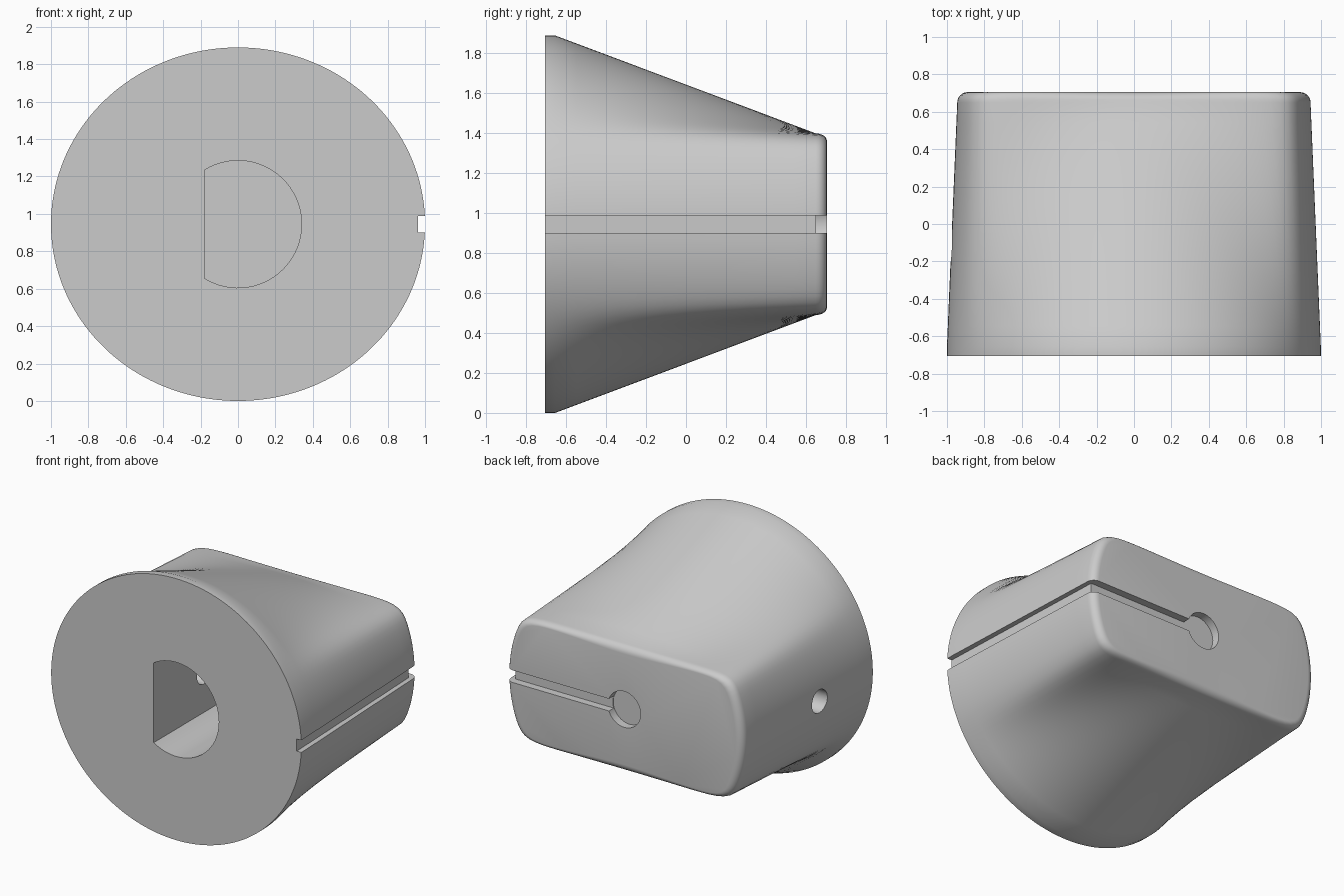
import bpy, bmesh
from math import sin, cos, pi, acos
from mathutils import Matrix, Vector

if "Cube" in bpy.data.objects:
    bpy.data.objects.remove(bpy.data.objects["Cube"])

MID = 0.945          # height of the knob axis
FRONT, BACK = -0.705, 0.705
SEGS = 160

grey = bpy.data.materials.new("plain_grey")
grey.use_nodes = True
grey.diffuse_color = (0.6, 0.6, 0.6, 1)
grey.node_tree.nodes["Principled BSDF"].inputs["Base Color"].default_value = (0.6, 0.6, 0.6, 1)


def make_object(name, bm):
    bmesh.ops.recalc_face_normals(bm, faces=bm.faces)
    mesh = bpy.data.meshes.new(name)
    bm.to_mesh(mesh)
    bm.free()
    mesh.materials.append(grey)
    obj = bpy.data.objects.new(name, mesh)
    bpy.context.collection.objects.link(obj)
    return obj


def loft(name, rings):
    """Skin a list of point rings and cap both ends."""
    bm = bmesh.new()
    loops = [[bm.verts.new(p) for p in ring] for ring in rings]
    for a, b in zip(loops, loops[1:]):
        for i in range(len(a)):
            j = (i + 1) % len(a)
            bm.faces.new((a[i], a[j], b[j], b[i]))
    bm.faces.new(loops[0])
    bm.faces.new(loops[-1])
    return make_object(name, bm)


def section(y, blend, inset=0.0):
    """Front oval blended towards a round-cornered slab, in polar form."""
    ring = []
    for i in range(SEGS):
        a = 2 * pi * i / SEGS
        c, s = cos(a), sin(a)
        oval = (c * c + (s / MID) ** 2) ** -0.5
        slab = (0.945 ** -14 + (abs(s) / 0.455) ** 14) ** (-1 / 14)
        r = oval + (slab - oval) * blend - inset
        ring.append((r * c, y, MID + r * s))
    return ring


def cut(target, cutter):
    mod = target.modifiers.new("cut", "BOOLEAN")
    mod.operation = "DIFFERENCE"
    mod.solver = "EXACT"
    mod.object = cutter
    bpy.context.view_layer.objects.active = target
    bpy.ops.object.modifier_apply(modifier=mod.name)
    bpy.data.objects.remove(cutter)


def circle(radius, start=0.0, end=2 * pi, n=48):
    return [(radius * cos(start + (end - start) * i / n),
             radius * sin(start + (end - start) * i / n)) for i in range(n + 1)]


# Body: short rim, straight loft, rounded back edge
ROUND = 0.055
rings = [section(FRONT, 0)]
start, stop = FRONT + 0.05, BACK - ROUND
for i in range(13):
    t = i / 12
    rings.append(section(start + (stop - start) * t, t))
for i in range(1, 7):
    a = pi / 2 * i / 6
    rings.append(section(stop + ROUND * sin(a), 1, ROUND * (1 - cos(a))))
body = loft("knob_body", rings)

# Shaft hole with one flat side
flat = acos(-0.18 / 0.34)
shape = circle(0.34, -flat, flat)
cut(body, loft("shaft_hole", [[(x, y, MID + z) for x, z in shape] for y in (FRONT - 0.1, 0.4)]))

# Pointer groove along the side and across the back
groove = [(0.03, 0.65), (0.91, 0.65), (0.967, -0.8), (1.2, -0.8), (1.2, 0.8), (0.03, 0.8)]
cut(body, loft("pointer_groove", [[(x, y, z) for x, y in groove] for z in (MID - 0.044, MID + 0.044)]))

# Round recess in the back
ring = circle(0.13)[:-1]
cut(body, loft("back_recess", [[(x, y, MID + z) for x, z in ring] for y in (0.645, 0.8)]))

# Set screw hole through the side into the shaft hole
ring = circle(0.083)[:-1]
cut(body, loft("screw_hole", [[(x, y - 0.13, MID + z) for y, z in ring] for x in (-1.2, -0.1)]))

bpy.ops.object.select_all(action="DESELECT")
body.select_set(True)
bpy.context.view_layer.objects.active = body
bpy.ops.object.shade_smooth_by_angle(angle=pi / 6)
